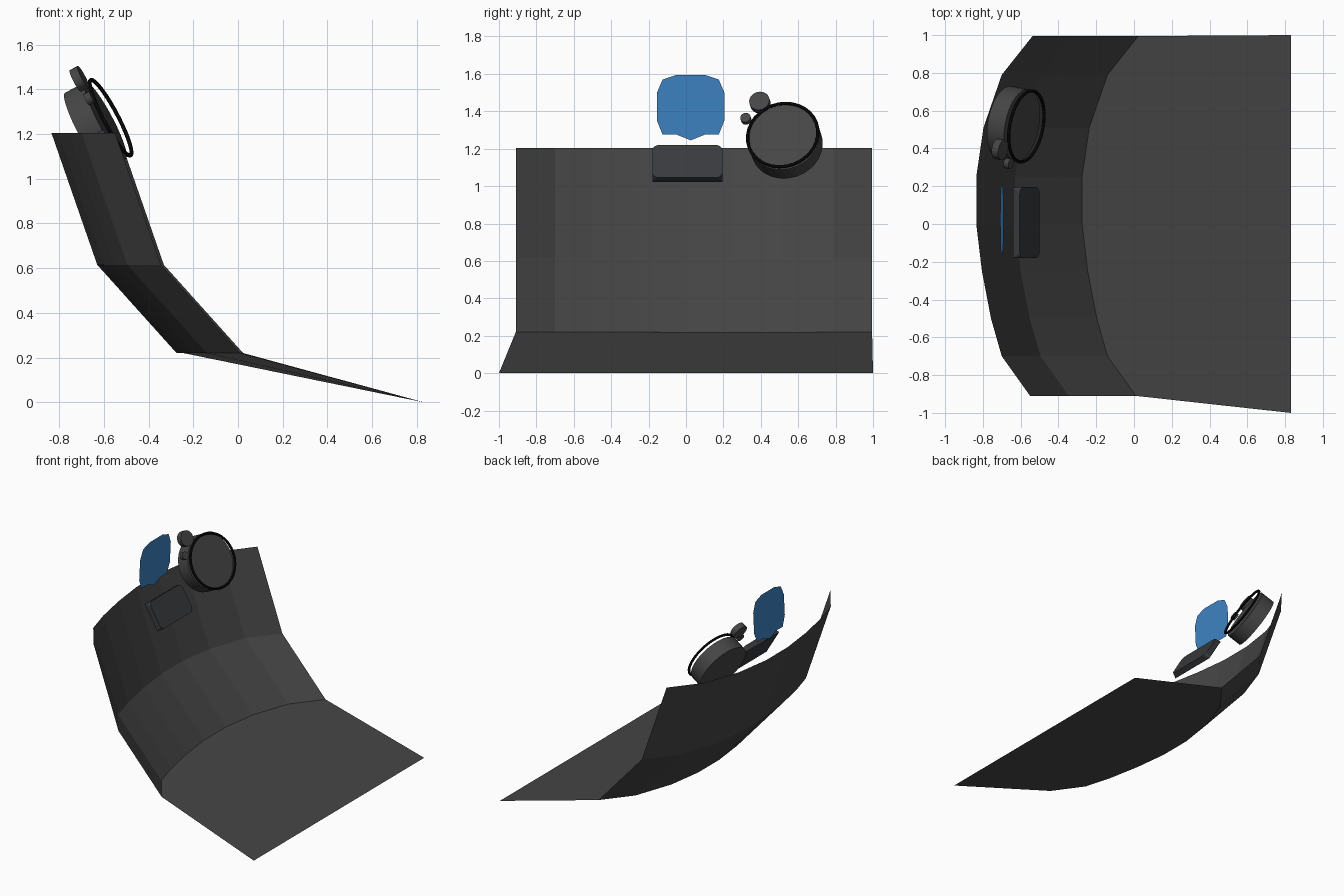
import bpy, bmesh, math
from mathutils import Vector

if "Cube" in bpy.data.objects:
    bpy.data.objects.remove(bpy.data.objects["Cube"])


def material(name, rgb):
    m = bpy.data.materials.new(name)
    m.diffuse_color = (*rgb, 1)
    m.use_nodes = True
    m.node_tree.nodes["Principled BSDF"].inputs["Base Color"].default_value = m.diffuse_color
    return m


DARK = material("dark_grey", (0.06, 0.06, 0.06))
SLATE = material("slate", (0.04, 0.043, 0.047))
BLACK = material("black", (0.004, 0.004, 0.004))
BLUE = material("blue", (0.05, 0.23, 0.56))


def mesh_object(name, verts, faces, mat):
    me = bpy.data.meshes.new(name)
    me.from_pydata([tuple(v) for v in verts], [], faces)
    me.materials.append(mat)
    ob = bpy.data.objects.new(name, me)
    bpy.context.collection.objects.link(ob)
    return ob


# Curved panel: one plan curve swept through three levels, then a flat sheet to the floor edge
curve = [(-0.55, -0.91), (-0.70, -0.70), (-0.757, -0.50), (-0.805, -0.25), (-0.835, 0.0),
         (-0.835, 0.25), (-0.797, 0.51), (-0.70, 0.79), (-0.537, 0.995)]
levels = [(0, 1.205), (0.205, 0.615), (0.56, 0.22)]
n = len(curve)
verts = [(x + dx, y, z) for dx, z in levels for x, y in curve]
faces = [(r * n + i, (r + 1) * n + i, (r + 1) * n + i + 1, r * n + i + 1)
         for r in range(2) for i in range(n - 1)]
verts += [(0.83, -1, 0), (0.83, 1, 0)]
faces.append(tuple(range(3 * n - 1, 2 * n - 1, -1)) + (3 * n, 3 * n + 1))
mesh_object("curved_panel", verts, faces, DARK)

# Blue pane: flat outline, leaning slightly
half = [(0, 1.245), (0.075, 1.275), (0.15, 1.275), (0.18, 1.35),
        (0.18, 1.50), (0.15, 1.57), (0.075, 1.595)]
outline = half + [(-y, z) for y, z in reversed(half[1:])]
mesh_object("blue_pane", [(-0.70 + 0.05 * (z - 1.42), 0.025 + y, z) for y, z in outline],
            [tuple(range(len(outline)))], BLUE)

# Small display box: sharp back rectangle, rounded front face
top, bottom = Vector((-0.605, 0, 1.22)), Vector((-0.50, 0, 1.045))
down = (bottom - top).normalized()
out = Vector((-down.z, 0, down.x))
if out.x < 0:
    out = -out
centre = (top + bottom) / 2 + Vector((0, 0.0075, 0))
hw, hl, r, seg = 0.1875, (bottom - top).length / 2, 0.035, 4
front, back = [], []
for k, (sy, sl) in enumerate([(1, 1), (-1, 1), (-1, -1), (1, -1)]):
    for j in range(seg + 1):
        a = math.pi / 2 * (k + j / seg)
        fy, fl = sy * (hw - r) + r * math.cos(a), sl * (hl - r) + r * math.sin(a)
        front.append(centre + Vector((0, fy, 0)) + down * fl)
    back.append(centre + Vector((0, sy * hw, 0)) + down * sl * hl - out * 0.042)
m = len(front)
faces = [tuple(range(m)), tuple(range(m + 3, m - 1, -1))]
for k in range(4):
    s = k * (seg + 1)
    faces += [(s + j, m + k, s + j + 1) for j in range(seg)]
    faces.append((s + seg, m + k, m + (k + 1) % 4, (s + seg + 1) % m))
box = mesh_object("display_box", front + back, faces, SLATE)
bm = bmesh.new()
bm.from_mesh(box.data)
bmesh.ops.recalc_face_normals(bm, faces=bm.faces)
bm.to_mesh(box.data)
bm.free()

# Round gauge and two knobs share one tilted axis
axis = Vector((0.87, -0.17, 0.46)).normalized()
rot = axis.to_track_quat('Z', 'Y').to_euler()


def finish(name, mat):
    ob = bpy.context.object
    ob.name = name
    ob.data.materials.append(mat)
    bpy.ops.object.shade_smooth_by_angle(angle=math.radians(35))


def disc(name, centre, radius, depth, sides):
    bpy.ops.mesh.primitive_cylinder_add(vertices=sides, radius=radius, depth=depth,
                                        location=centre, rotation=rot)
    finish(name, DARK)


rim = Vector((-0.57, 0.517, 1.273))
disc("gauge_body", rim - axis * 0.078, 0.195, 0.104, 32)
bpy.ops.mesh.primitive_torus_add(major_radius=0.191, minor_radius=0.009, major_segments=32,
                                 minor_segments=8, location=rim, rotation=rot)
finish("gauge_rim", BLACK)
disc("large_knob", (-0.71, 0.395, 1.447), 0.055, 0.04, 20)
disc("small_knob", (-0.665, 0.32, 1.36), 0.028, 0.03, 16)
